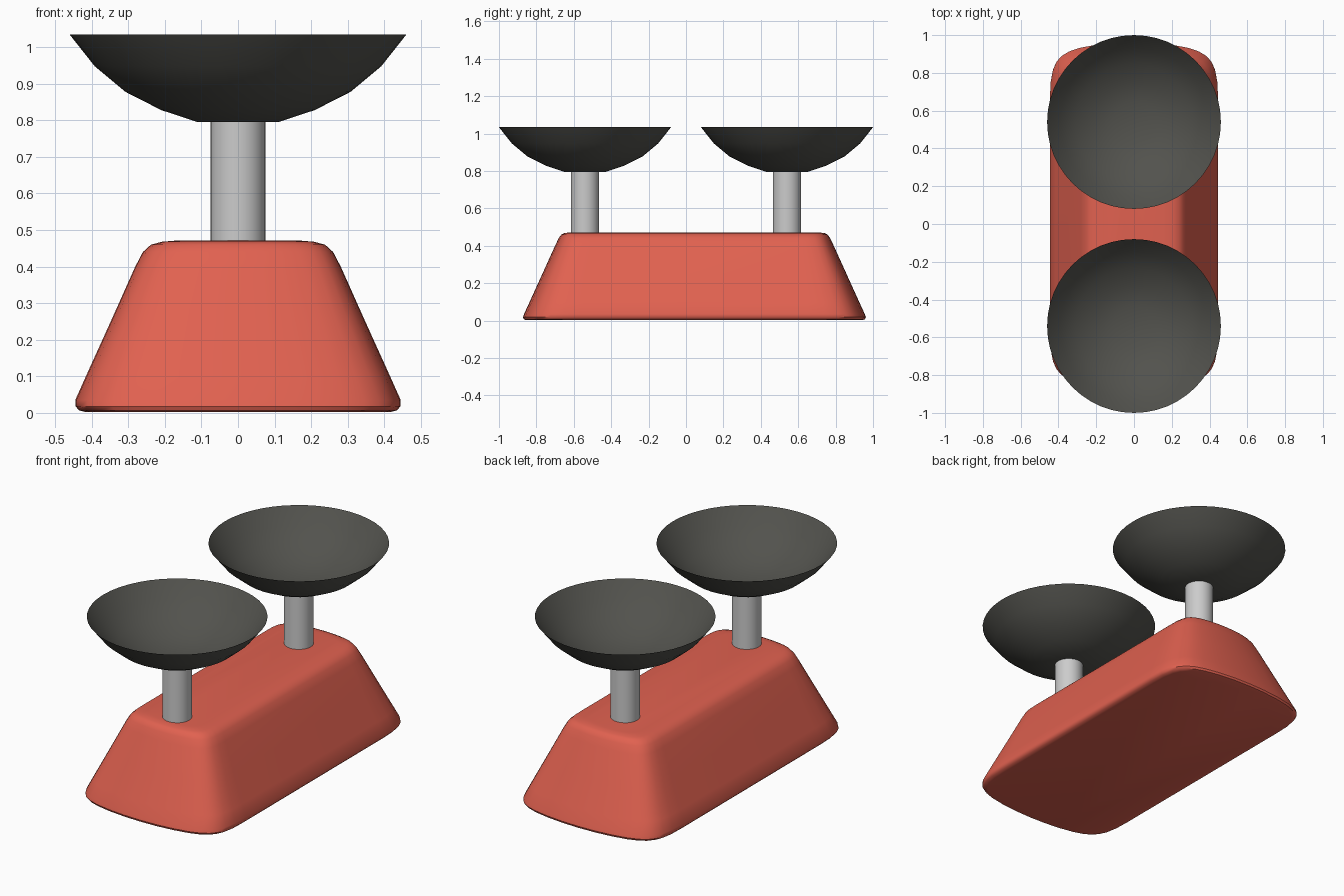
import bpy, bmesh, math

if "Cube" in bpy.data.objects:
    bpy.data.objects.remove(bpy.data.objects["Cube"])


def material(name, rgb):
    m = bpy.data.materials.new(name)
    m.diffuse_color = (*rgb, 1)
    m.use_nodes = True
    m.node_tree.nodes["Principled BSDF"].inputs["Base Color"].default_value = m.diffuse_color
    return m


def loft(name, rings, cap_start, cap_end, mat=None):
    """Skin a list of equal-length closed rings, bottom to top."""
    bm = bmesh.new()
    loops = [[bm.verts.new(p) for p in ring] for ring in rings]
    n = len(loops[0])
    for a, b in zip(loops, loops[1:]):
        for i in range(n):
            j = (i + 1) % n
            bm.faces.new((a[i], a[j], b[j], b[i]))
    if cap_start:
        bm.faces.new(loops[0][::-1])
    if cap_end:
        bm.faces.new(loops[-1])
    me = bpy.data.meshes.new(name)
    bm.to_mesh(me)
    bm.free()
    ob = bpy.data.objects.new(name, me)
    bpy.context.collection.objects.link(ob)
    if mat:
        me.materials.append(mat)
    bpy.ops.object.select_all(action='DESELECT')
    ob.select_set(True)
    bpy.context.view_layer.objects.active = ob
    bpy.ops.object.shade_smooth_by_angle(angle=math.radians(40))
    return ob


def base_ring(z, hx, hy):
    """Rounded oblong with gently bulged ends, counter-clockwise."""
    s = hx / 0.445
    q = [(0.445, 0.30), (0.442, 0.21), (0.43, 0.145), (0.412, 0.105),
         (0.385, 0.073), (0.345, 0.049), (0.29, 0.030), (0.20, 0.013), (0.10, 0.003)]
    quarter = [(x * s, hy - d * s) for x, d in q]
    half = quarter + [(0, hy)] + [(-x, y) for x, y in reversed(quarter)]
    full = half + [(-x, -y) for x, y in half]
    return [(x, y + 0.045, z) for x, y in full]


def circle(r, z, y, n=48):
    return [(r * math.cos(2 * math.pi * i / n), y + r * math.sin(2 * math.pi * i / n), z)
            for i in range(n)]


red = material("red_body", (0.75, 0.12, 0.08))
dark = material("dark_pan", (0.085, 0.085, 0.075))

# Tapered body with softened edges
profile = [(0.002, 0.415, 0.897), (0.007, 0.435, 0.912), (0.018, 0.444, 0.917),
           (0.035, 0.445, 0.911), (0.10, 0.416, 0.881), (0.25, 0.348, 0.813),
           (0.40, 0.281, 0.745), (0.44, 0.260, 0.726), (0.46, 0.238, 0.712),
           (0.468, 0.208, 0.695), (0.472, 0.16, 0.66)]
loft("body", [base_ring(*p) for p in profile], True, True, red)

# A post and an open bowl-shaped pan at each end
bowl = [(0.11, 0.795), (0.21, 0.828), (0.308, 0.878), (0.392, 0.948), (0.46, 1.034)]
for side, y in (("front", -0.54), ("back", 0.54)):
    loft(side + "_post", [circle(0.075, z, y, 32) for z in (0.45, 0.795)], True, False)
    loft(side + "_pan", [circle(r, z, y) for r, z in bowl], True, False, dark)
